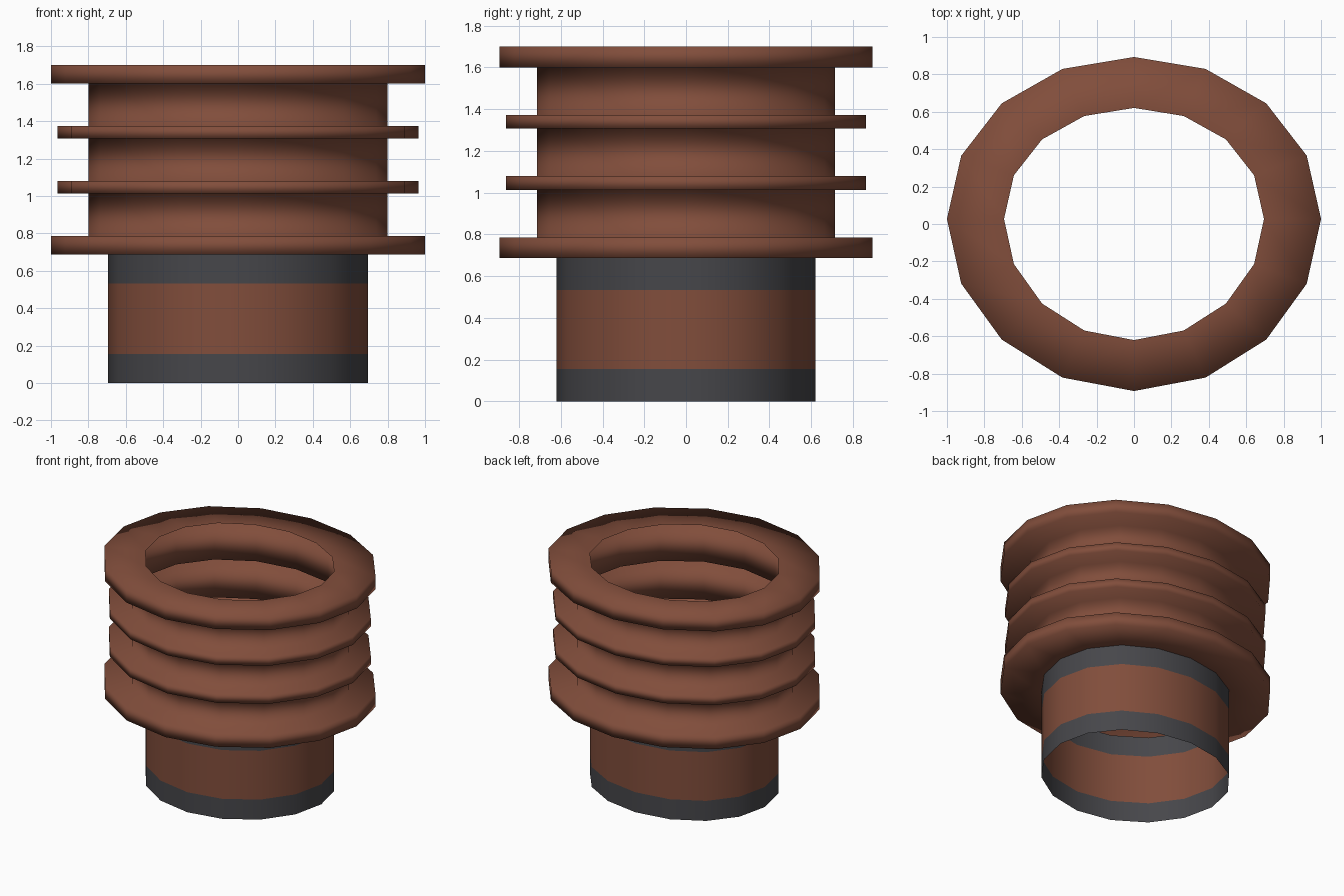
import bpy, bmesh, math

if "Cube" in bpy.data.objects:
    bpy.data.objects.remove(bpy.data.objects["Cube"])

SIDES = 16
Y_SCALE = 0.893   # the rings are slightly flattened front to back
Y_SKEW = 0.027    # and the side points sit slightly towards the back


def material(name, rgb):
    m = bpy.data.materials.new(name)
    m.diffuse_color = (*rgb, 1)
    m.use_nodes = True
    m.node_tree.nodes["Principled BSDF"].inputs["Base Color"].default_value = m.diffuse_color
    return m


brown = material("copper brown", (0.22, 0.075, 0.044))
grey = material("dark grey", (0.062, 0.062, 0.069))


def ring_point(r, z, i):
    a = 2 * math.pi * i / SIDES
    return (r * math.cos(a),
            r * Y_SCALE * math.sin(a) + Y_SKEW * math.cos(a) ** 2, z)


def lathe(name, profile, is_grey=lambda z: False):
    """Sweep an open (radius, height) profile, listed bottom to top, into a thin shell."""
    bm = bmesh.new()
    rings = [[bm.verts.new(ring_point(r, z, i)) for i in range(SIDES)]
             for r, z in profile]
    for low, high in zip(rings, rings[1:]):
        for i in range(SIDES):
            j = (i + 1) % SIDES
            f = bm.faces.new((low[i], low[j], high[j], high[i]))
            f.smooth = True
            f.material_index = int(is_grey(f.calc_center_median().z))
    mesh = bpy.data.meshes.new(name)
    bm.to_mesh(mesh)
    bm.free()
    mesh.materials.append(brown)
    mesh.materials.append(grey)
    ob = bpy.data.objects.new(name, mesh)
    bpy.context.collection.objects.link(ob)
    return ob


# Lower neck: brown tube with a grey band at each end
lathe("lower_neck", [(0.695, z) for z in (0, 0.155, 0.533, 0.687)],
      lambda z: z < 0.155 or z > 0.533)

# Ribbed body: two wide flanges with two thin ribs between, hollow inside
profile = [(0.695, 0.687)]
for radius, bottom, top in ((1.0, 0.687, 0.786), (0.965, 1.013, 1.08),
                            (0.965, 1.308, 1.373), (1.0, 1.60, 1.70)):
    if bottom > 0.7:
        profile.append((0.80, bottom))
    profile += [(radius, bottom), (radius, top)]
    profile.append((0.80, top) if top < 1.6 else (0.695, top))
lathe("ribbed_body", profile)
